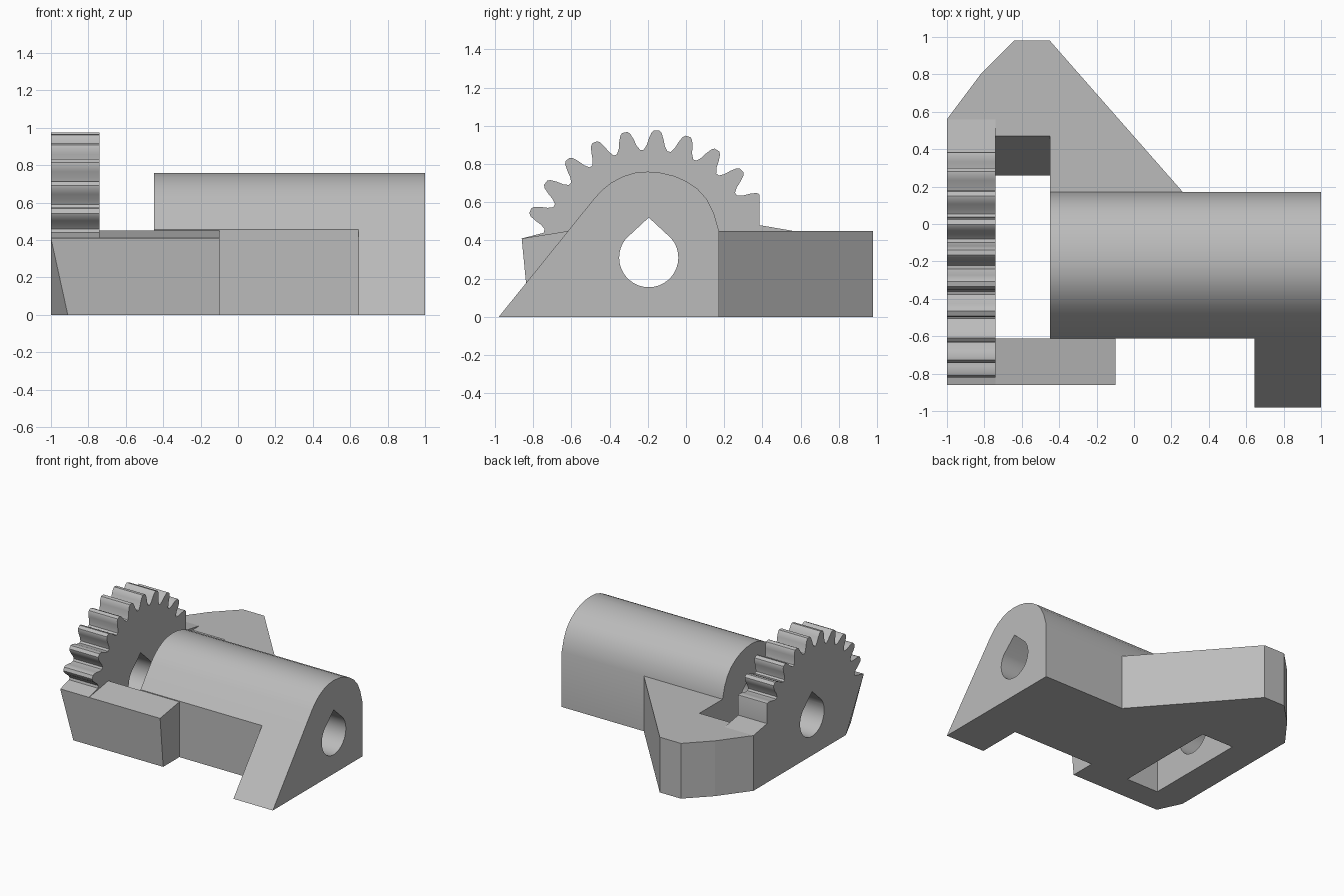
import bpy, bmesh, math
from mathutils import Vector

cube = bpy.data.objects.get("Cube")
if cube:
    bpy.data.objects.remove(cube, do_unlink=True)

grey = bpy.data.materials.new("plain_grey")
grey.use_nodes = True
COLOUR = (0.5, 0.5, 0.5, 1)
grey.diffuse_color = COLOUR
grey.node_tree.nodes["Principled BSDF"].inputs["Base Color"].default_value = COLOUR

AXIS_Y, AXIS_Z = -0.195, 0.31      # shaft centre
BACK_X, SLOT_X0, SLOT_X1 = -1.0, -0.74, -0.45


def prism(name, outline, start, end, cut=None):
    """Extrude an outline between two 3D offsets; optionally slice off a corner."""
    bm = bmesh.new()
    base = [bm.verts.new(Vector(p) + Vector(start)) for p in outline]
    face = bm.faces.new(base)
    new = bmesh.ops.extrude_face_region(bm, geom=[face])["geom"]
    move = Vector(end) - Vector(start)
    bmesh.ops.translate(bm, vec=move, verts=[v for v in new if isinstance(v, bmesh.types.BMVert)])
    if cut:
        point, normal = cut
        res = bmesh.ops.bisect_plane(bm, geom=bm.verts[:] + bm.edges[:] + bm.faces[:], dist=1e-5,
                                     plane_co=point, plane_no=normal, clear_outer=True)
        edges = [e for e in res["geom_cut"] if isinstance(e, bmesh.types.BMEdge)]
        bmesh.ops.holes_fill(bm, edges=bm.edges[:] if not edges else edges)
    bmesh.ops.recalc_face_normals(bm, faces=bm.faces[:])
    mesh = bpy.data.meshes.new(name)
    bm.to_mesh(mesh)
    bm.free()
    mesh.materials.append(grey)
    obj = bpy.data.objects.new(name, mesh)
    bpy.context.collection.objects.link(obj)
    return obj


def along_x(name, yz, x0, x1, cut=None):
    return prism(name, [(0, y, z) for y, z in yz], (x0, 0, 0), (x1, 0, 0), cut)


def polar(radius, degrees):
    a = math.radians(degrees)
    return AXIS_Y + radius * math.cos(a), AXIS_Z + radius * math.sin(a)


# Barrel: rounded housing, with the sloping foot kept only at one end
crown = [(-.48, .62), (-.44, .663), (-.39, .703), (-.33, .735), (-.27, .754), (-.2, .76),
         (-.13, .754), (-.06, .737), (0, .71), (.06, .67), (.11, .615), (.145, .545), (.172, .45)]
barrel = along_x("barrel", [(-.612, 0), (-.612, .456)] + crown + [(.172, 0)], SLOT_X1, 1)
foot = along_x("sloping_foot", [(-.98, 0), (-.612, .456), (-.612, 0)], .645, 1)

# Gear plate: ten teeth standing on a solid base
flank = [(.565, 6.3), (.59, 4.6), (.625, 3.5), (.655, 2.3), (.667, 1.2)]
teeth = []
for k in range(2, 12):
    mid = k * 360 / 25
    if k > 2:
        teeth += [polar(r, mid - h) for r, h in flank]
    teeth += [polar(r, mid + h) for r, h in reversed(flank)]
plate = [(-.82, 0), (.56, 0), (.56, .45), (.385, .48), (.385, .635)] + teeth + [(-.745, .44), (-.86, .41)]
corner = [Vector(p) for p in ((-1, -.86, .41), (-.91, -.82, 0), (-1, -.63, 0))]
normal = (corner[1] - corner[0]).cross(corner[2] - corner[0]).normalized()
if normal.x > 0:
    normal = -normal
gear = along_x("gear_plate", plate, BACK_X, SLOT_X0, (corner[0], normal))

# Front block joining the gear plate to the barrel
along_x("front_block", [(-.82, 0), (-.612, 0), (-.612, .45), (-.86, .41)], SLOT_X0, -.1)

# Rear wing and the slanted rear wall of the slot
wing = [(SLOT_X1, .172), (.26, .172), (SLOT_X1, .98), (-.64, .98), (-.82, .8), (BACK_X, .56), (SLOT_X1, .56)]
rear_wing = prism("rear_wing", [(x, y, 0) for x, y in wing], (0, 0, 0), (0, 0, .45))
along_x("slot_rear_wall", [(.26, 0), (.56, 0), (.56, .45), (.47, .45)], SLOT_X0, SLOT_X1)

# Teardrop shaft hole through barrel and gear
hole = [polar(.155, a) for a in range(140, 401, 10)] + [(AXIS_Y, .52)]
cutter = along_x("hole_cutter", hole, -1.2, 1.2)
cutter.hide_render = True
cutter.hide_viewport = True
for obj in (barrel, gear):
    mod = obj.modifiers.new("shaft_hole", "BOOLEAN")
    mod.operation = "DIFFERENCE"
    mod.solver = "EXACT"
    mod.object = cutter
    bpy.context.view_layer.objects.active = obj
    bpy.ops.object.modifier_apply(modifier=mod.name)
bpy.data.objects.remove(cutter, do_unlink=True)

# Smooth the curved surfaces, keep hard edges
for obj in (barrel, gear):
    bpy.ops.object.select_all(action="DESELECT")
    obj.select_set(True)
    bpy.context.view_layer.objects.active = obj
    bpy.ops.object.shade_smooth_by_angle(angle=math.radians(25))
